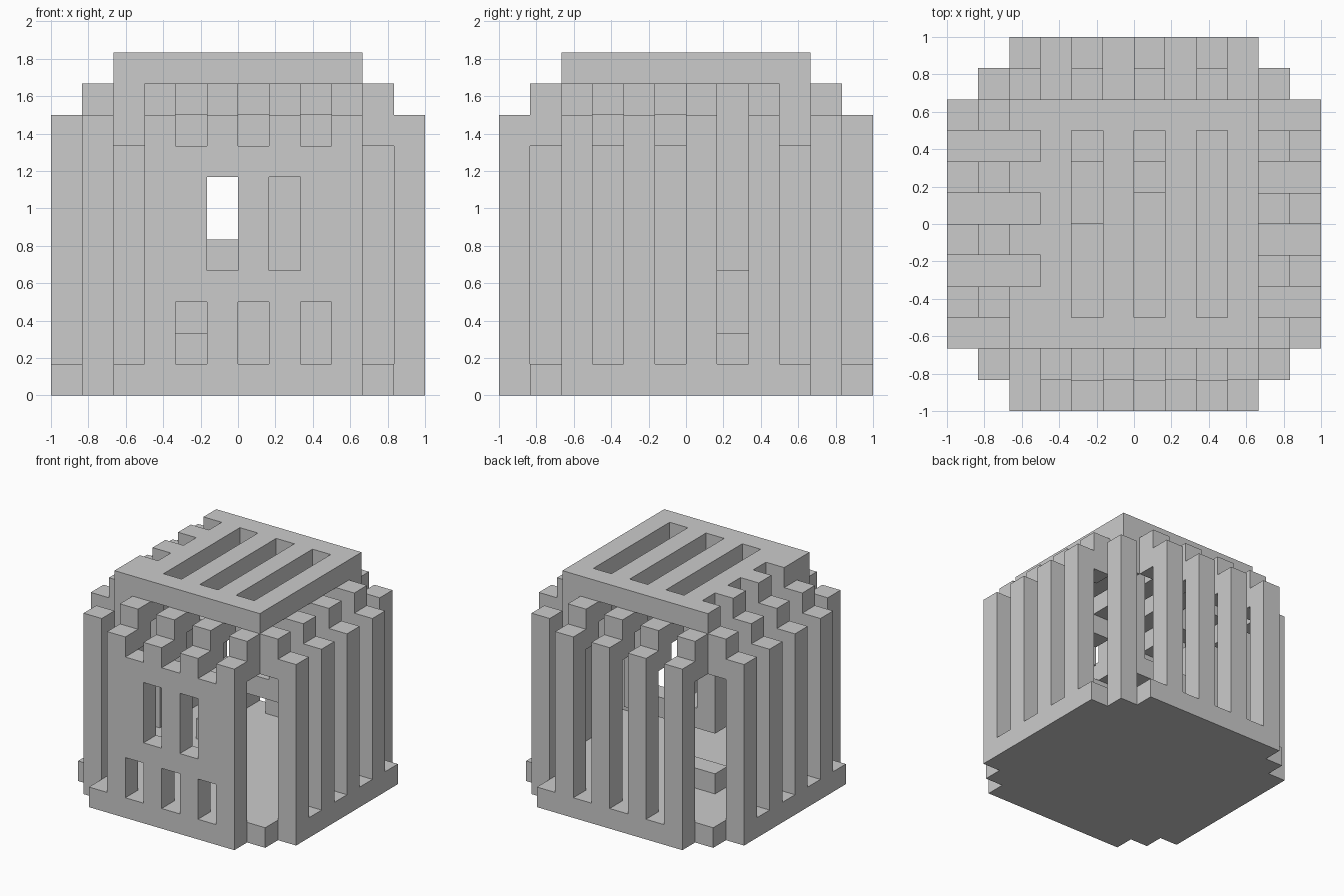
import bpy, bmesh, math
from itertools import product

if "Cube" in bpy.data.objects:
    bpy.data.objects.remove(bpy.data.objects["Cube"])

U = 1 / 6  # one block


def cells(boxes):
    out = set()
    for x0, x1, y0, y1, z0, z1 in boxes:
        out |= set(product(range(x0, x1), range(y0, y1), range(z0, z1)))
    return out


def solid(name, add, cut=(), turns=0):
    """Block-built solid: boxes added, boxes cut, turned by quarter turns."""
    vox = cells(add) - cells(cut)
    bm = bmesh.new()
    for c in vox:
        for axis, side in product(range(3), (0, 1)):
            n = list(c)
            n[axis] += 1 if side else -1
            if tuple(n) in vox:
                continue
            a, b = (axis + 1) % 3, (axis + 2) % 3
            vs = []
            for da, db in ((0, 0), (1, 0), (1, 1), (0, 1)):
                p = list(c)
                p[axis] += side
                p[a] += da
                p[b] += db
                vs.append(bm.verts.new([v * U for v in p]))
            bm.faces.new(vs if side else vs[::-1])
    bmesh.ops.remove_doubles(bm, verts=bm.verts, dist=1e-4)
    bmesh.ops.dissolve_limit(bm, angle_limit=0.02, verts=bm.verts, edges=bm.edges)
    me = bpy.data.meshes.new(name)
    bm.to_mesh(me)
    bm.free()
    ob = bpy.data.objects.new(name, me)
    ob.rotation_euler.z = turns * math.pi / 2
    bpy.context.collection.objects.link(ob)
    return ob


# Floor slab with stepped corners
solid("base", [(-6, 6, -4, 4, 0, 1), (-5, 5, -5, 5, 0, 1), (-4, 4, -6, 6, 0, 1)])

# Roof slab with three slots and three notches on the left edge
solid("roof", [(-4, 4, -4, 4, 10, 11)],
      [(x, x + 1, -3, 3, 10, 11) for x in (-2, 0, 2)]
      + [(-4, -3, y, y + 1, 10, 11) for y in (-2, 0, 2)])


def rib(s):
    """Upright that steps inwards to the roof, on the front side."""
    return [(s, s + 1, -6, -5, 1, 9), (s, s + 1, -5, -4, 8, 10), (s, s + 1, -4, -3, 9, 10)]


# Front wall: ribs joined by a low panel with windows
windows = [(x, x + 1, -6, -5, 1, 3) for x in (-2, 0, 2)]
windows += [(x, x + 1, -6, -5, 4, 7) for x in (-1, 1)]
front = [(-3, 4, -6, -5, 1, 8)]
for s in (-3, -1, 1, 3):
    front += rib(s)
solid("front_wall", front, windows)

# Slatted right, back and left walls
for name, turns, starts in (("right_ribs", 1, (-4, -2, 0, 2)),
                            ("back_ribs", 2, (-3, -1, 1, 3)),
                            ("left_ribs", 3, (-4, -2, 0, 2))):
    solid(name, [b for s in starts for b in rib(s)], turns=turns)

# Two corner posts on opposite corners
for name, turns in (("front_left_post", 0), ("back_right_post", 2)):
    solid(name, [(-5, -4, -5, -4, 1, 9), (-4, -3, -4, -3, 8, 10)], turns=turns)

# Inner fittings: low step, shelf with bracket, and hanging posts
solid("inner_step", [(-3, -1, 1, 2, 1, 2)])
solid("inner_frame", [(-3, 2, 1, 2, 4, 5), (-3, -2, 1, 2, 4, 7),
                      (1, 2, 1, 2, 4, 10), (-2, -1, 0, 1, 4, 5)])
